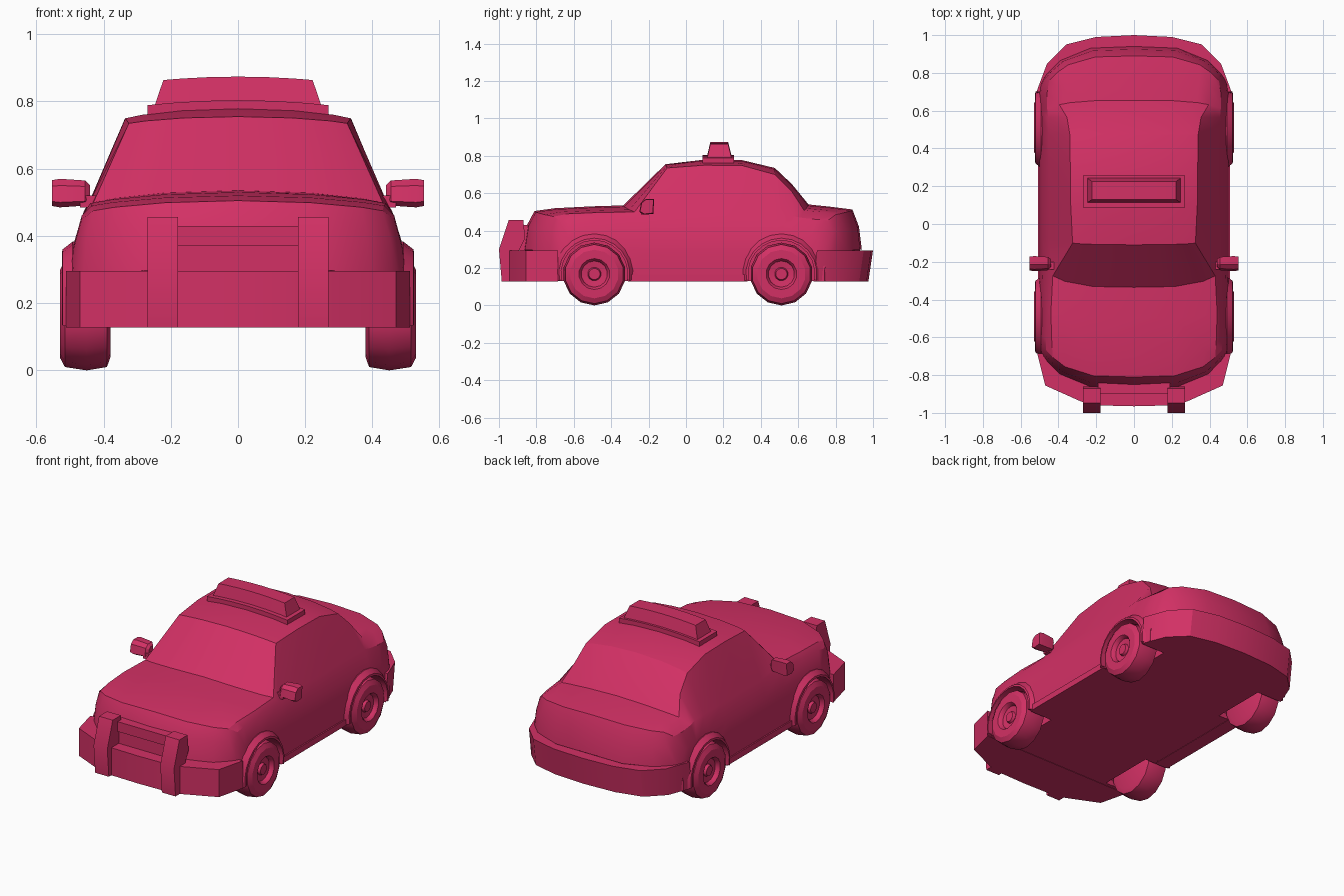
import bpy, bmesh, math

if "Cube" in bpy.data.objects:
    bpy.data.objects.remove(bpy.data.objects["Cube"])

paint = bpy.data.materials.new("crimson_paint")
paint.diffuse_color = (0.65, 0.03, 0.13, 1)
paint.use_nodes = True
paint.node_tree.nodes["Principled BSDF"].inputs["Base Color"].default_value = paint.diffuse_color


def finish(ob, angle=28):
    bpy.ops.object.select_all(action='DESELECT')
    bpy.context.view_layer.objects.active = ob
    ob.select_set(True)
    for m in list(ob.modifiers):
        bpy.ops.object.modifier_apply(modifier=m.name)
    bpy.ops.object.shade_smooth_by_angle(angle=math.radians(angle))


def loft(name, rings, closed=False, smooth=True):
    """Skin a list of equal-length rings; cap the ends unless closed."""
    bm = bmesh.new()
    vs = [[bm.verts.new(p) for p in r] for r in rings]
    n = len(vs[0])
    for i in range(len(vs) if closed else len(vs) - 1):
        a, b = vs[i], vs[(i + 1) % len(vs)]
        for j in range(n):
            k = (j + 1) % n
            bm.faces.new((a[j], a[k], b[k], b[j]))
    if not closed:
        bm.faces.new(vs[0])
        bm.faces.new(vs[-1])
    bmesh.ops.remove_doubles(bm, verts=bm.verts, dist=1e-5)
    bmesh.ops.recalc_face_normals(bm, faces=bm.faces)
    me = bpy.data.meshes.new(name)
    bm.to_mesh(me)
    bm.free()
    ob = bpy.data.objects.new(name, me)
    bpy.context.collection.objects.link(ob)
    me.materials.append(paint)
    if smooth:
        finish(ob)
    return ob


def box(name, x0, x1, y0, y1, z0, z1):
    return loft(name, [[(x, y0, z0), (x, y1, z0), (x, y1, z1), (x, y0, z1)] for x in (x0, x1)])


def lathe(name, s, y, z, profile, n, smooth=True):
    """Spin an (x, radius) profile about a sideways axle."""
    rings = []
    for x, r in profile:
        rings.append([(s * x, y + r * math.sin(2 * math.pi * i / n),
                       z - r * math.cos(2 * math.pi * i / n)) for i in range(n)])
    return loft(name, rings, smooth=smooth)


# Body stations: y, bow, sill w, waist w, belt w, belt z, top edge w, top edge z, centre z
stations = [
    (-.87, .20, .50, .49, .48, .28, .46, .29, .30),
    (-.85, .20, .50, .49, .47, .38, .45, .405, .43),
    (-.81, .19, .50, .49, .465, .45, .43, .475, .505),
    (-.70, .12, .50, .49, .465, .46, .435, .49, .52),
    (-.50, .05, .50, .49, .46, .465, .44, .497, .53),
    (-.335, .11, .50, .485, .455, .475, .43, .50, .535),
    (-.11, .05, .50, .485, .452, .48, .325, .735, .755),
    (.10, 0, .50, .485, .45, .48, .335, .75, .78),
    (.30, 0, .50, .485, .45, .48, .337, .748, .777),
    (.475, 0, .50, .485, .452, .48, .34, .70, .735),
    (.565, 0, .50, .487, .455, .48, .355, .61, .65),
    (.655, -.06, .50, .49, .46, .47, .395, .508, .54),
    (.78, -.12, .50, .49, .46, .46, .405, .50, .527),
    (.89, -.20, .50, .49, .45, .455, .41, .485, .513),
    (.925, -.20, .50, .49, .46, .38, .44, .40, .42),
    (.94, -.20, .50, .49, .48, .28, .46, .29, .30),
]
rings = []
for y, bow, wl, ws, wb, zb, wt, zt, zc in stations:
    h = zb - .13
    half = [(0, .13), (wl * .6, .13), (wl, .13), (wl, .13 + h * .42), (ws, .13 + h * .72), (wb, zb),
            (wt, zt), (wt * .85, zt + .35 * (zc - zt)), (wt * .5, zt + .8 * (zc - zt)), (0, zc)]
    ring = half + [(-x, z) for x, z in half[-2:0:-1]]
    rings.append([(x, y + bow * (abs(x) / .5) ** 4, z) for x, z in ring])
body = loft("body_shell", rings, smooth=False)

# Wheel wells cut out of the body
AXLES = {"front": -.49, "rear": .51}
SIDES = {"right": 1, "left": -1}
cutters = []
for y in AXLES.values():
    for s in SIDES.values():
        c = lathe("well_cutter", s, y, .17, [(.35, .18), (.62, .18)], 24, smooth=False)
        c.hide_render = True
        cutters.append(c)
        m = body.modifiers.new("well", 'BOOLEAN')
        m.operation, m.solver, m.object = 'DIFFERENCE', 'EXACT', c
finish(body)
for c in cutters:
    bpy.data.objects.remove(c)

# Wheels and flared arches
tyre = [(.38, 0), (.38, .13), (.39, .158), (.45, .168), (.515, .158), (.53, .13), (.53, .083),
        (.522, .076), (.505, .07), (.50, .036), (.515, .03), (.515, 0)]
flare = [(.178, .40), (.178, .524), (.19, .522), (.213, .492), (.213, .40)]
for end, y in AXLES.items():
    for side, s in SIDES.items():
        lathe(f"{end}_{side}_wheel", s, y, .168, tyre, 14)
        arc = []
        for i in range(13):
            a = math.radians(-11 + 202 * i / 12)
            arc.append([(s * x, y + r * math.cos(a), .17 + r * math.sin(a)) for r, x in flare])
        loft(f"{end}_{side}_arch", arc)

# Wrap-around bumpers
front = [(0, -.965), (.2, -.96), (.28, -.94), (.47, -.855), (.512, -.685)]
rear = [(0, 1.0), (.2, .99), (.36, .95), (.46, .85), (.505, .73), (.515, .70)]
for name, pts, lift in (("front_bumper", front, 1.0), ("rear_bumper", rear, .975)):
    line = pts[::-1] + [(-x, y) for x, y in pts[1:]]
    loft(name, [[(x, y * k, z) for x, y in line] for z, k in ((.128, lift), (.295, 1.0))])

# Push bars with cross panels, sills, mirrors
bar = [(-.985, .128), (-1.0, .30), (-.948, .457), (-.87, .457), (-.86, .36), (-.90, .28), (-.93, .128)]
shell = [(-.25, .50), (-.225, .485), (-.175, .49), (-.17, .57), (-.215, .57), (-.24, .55)]
for side, s in SIDES.items():
    loft(f"{side}_push_bar", [[(s * x, y, z) for y, z in bar] for x in (.178, .27)])
    box(f"{side}_sill", s * .42, s * .508, -.31, .33, .128, .165)
    housing = []
    for x, k in ((.44, .55), (.455, .88), (.53, 1.0), (.554, .9)):
        housing.append([(s * x, -.205 + (y + .205) * k, .528 + (z - .528) * k) for y, z in shell])
    loft(f"{side}_mirror", housing)
    box(f"{side}_mirror_arm", s * .42, s * .47, -.24, -.20, .485, .52)
box("upper_cross_panel", -.19, .19, -.90, -.82, .37, .43)
box("lower_cross_panel", -.19, .19, -.89, -.82, .29, .37)

# Arched roof sign: base plate and tapered lamp
def crown(x):
    return -.015 * (x / .27) ** 2


base, lamp = [], []
for t in (-1, -.75, -.4, 0, .4, .75, 1):
    x = .27 * t
    base.append([(x, .087, .74 + crown(x)), (x, .257, .74 + crown(x)),
                 (x, .257, .804 + crown(x)), (x, .087, .804 + crown(x))])
    lo, hi = .25 * t, .222 * t
    lamp.append([(lo, .112, .795 + crown(lo)), (lo, .245, .795 + crown(lo)),
                 (hi, .225, .874 + crown(hi)), (hi, .13, .874 + crown(hi))])
loft("roof_sign_base", base)
loft("roof_sign_lamp", lamp)
